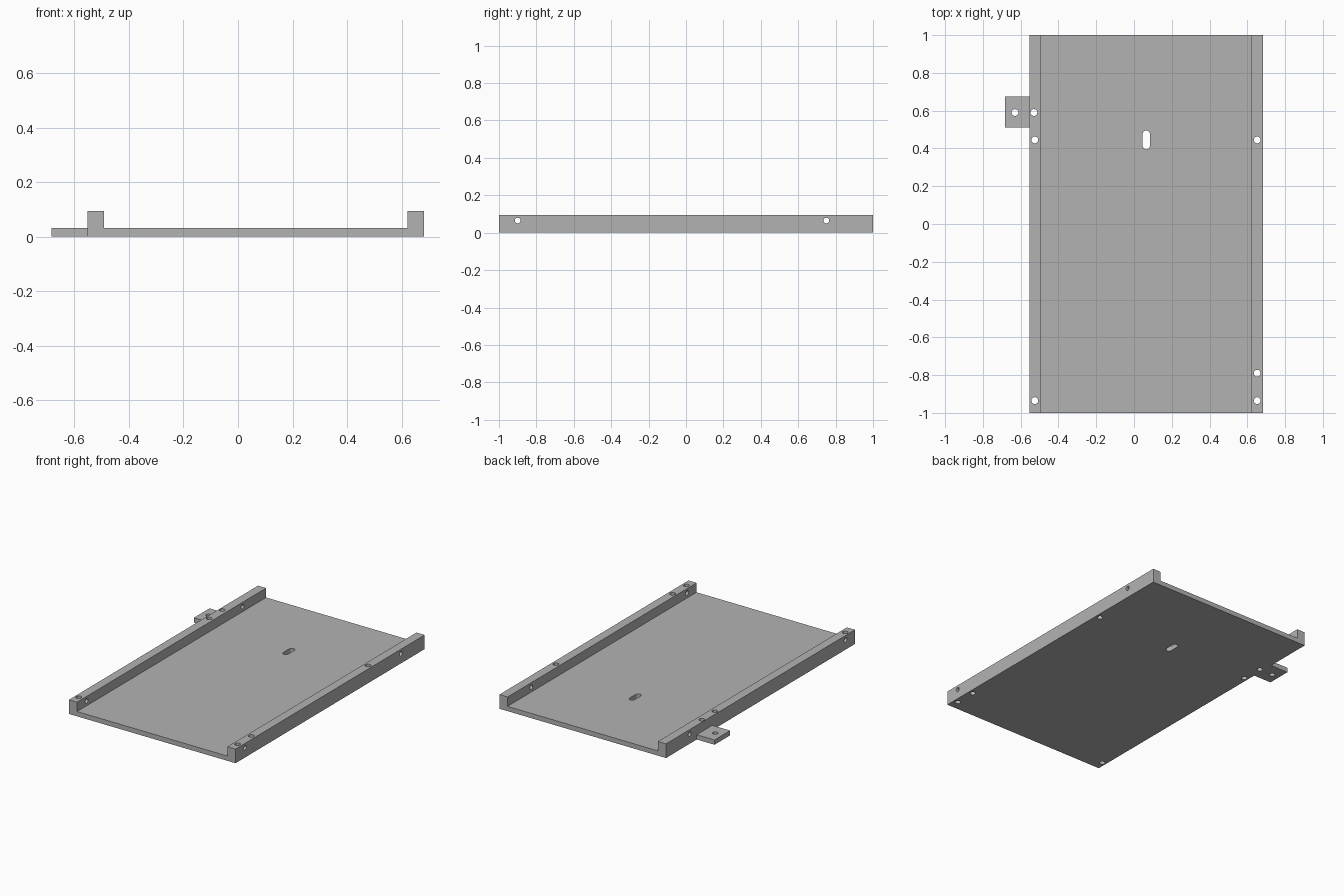
import bpy, bmesh, math
from mathutils import Matrix, Vector

if "Cube" in bpy.data.objects:
    bpy.data.objects.remove(bpy.data.objects["Cube"], do_unlink=True)

# Main sizes
LEFT, RIGHT, RAIL = -0.552, 0.682, 0.06
FLOOR, TOP, HALF = 0.032, 0.095, 1.0
TAB_END = -0.684

GREY = (0.45, 0.45, 0.45, 1)
grey = bpy.data.materials.new("plain grey")
grey.diffuse_color = GREY
grey.use_nodes = True
grey.node_tree.nodes["Principled BSDF"].inputs["Base Color"].default_value = GREY


def extrude(name, points, direction):
    """Solid made by sweeping a flat outline along a direction."""
    bm = bmesh.new()
    face = bm.faces.new([bm.verts.new(p) for p in points])
    swept = bmesh.ops.extrude_face_region(bm, geom=[face])["geom"]
    bmesh.ops.translate(bm, vec=Vector(direction),
                        verts=[v for v in swept if isinstance(v, bmesh.types.BMVert)])
    bmesh.ops.recalc_face_normals(bm, faces=bm.faces)
    mesh = bpy.data.meshes.new(name)
    bm.to_mesh(mesh)
    bm.free()
    mesh.materials.append(grey)
    obj = bpy.data.objects.new(name, mesh)
    bpy.context.collection.objects.link(obj)
    return obj


def round_cutter(name, x, y, radius, stretch=0):
    """Vertical drill; a stretch along y turns it into a slot."""
    points = []
    for i in range(32):
        a = 2 * math.pi * (i + 0.5) / 32
        shift = math.copysign(stretch, math.sin(a))
        points.append((x + radius * math.cos(a), y + radius * math.sin(a) + shift, -0.1))
    return extrude(name, points, (0, 0, 0.4))


def cut(target, cutters):
    for c in cutters:
        c.hide_render = True
        mod = target.modifiers.new(c.name, "BOOLEAN")
        mod.operation, mod.solver, mod.object = "DIFFERENCE", "EXACT", c
    # Bake the cuts and drop the cutters
    bpy.context.view_layer.update()
    graph = bpy.context.evaluated_depsgraph_get()
    baked = bpy.data.meshes.new_from_object(target.evaluated_get(graph))
    target.modifiers.clear()
    target.data = baked
    for c in cutters:
        bpy.data.objects.remove(c, do_unlink=True)
    # Smooth hole walls, keep sharp edges
    bpy.ops.object.select_all(action="DESELECT")
    target.select_set(True)
    bpy.context.view_layer.objects.active = target
    bpy.ops.object.shade_smooth_by_angle(angle=math.radians(30))


# Tray: floor with a raised rail along each side
profile = [(LEFT, 0), (RIGHT, 0), (RIGHT, TOP), (RIGHT - RAIL, TOP),
           (RIGHT - RAIL, FLOOR), (LEFT + RAIL, FLOOR), (LEFT + RAIL, TOP), (LEFT, TOP)]
tray = extrude("tray", [(x, -HALF, z) for x, z in profile], (0, 2 * HALF, 0))

# Mounting tab on the side
tab = extrude("mounting_tab", [(TAB_END, 0.51, 0), (LEFT, 0.51, 0),
                               (LEFT, 0.675, 0), (TAB_END, 0.675, 0)], (0, 0, FLOOR))

# Vertical holes through the rails, and the slot in the floor
holes = [(-0.525, -0.935), (-0.525, 0.445), (-0.53, 0.59),
         (0.652, -0.935), (0.652, -0.79), (0.652, 0.445)]
cutters = [round_cutter("drill", x, y, 0.018) for x, y in holes]
cutters.append(round_cutter("slot_cutter", 0.065, 0.445, 0.019, 0.031))

# Cross holes through both rails
for y in (-0.9, 0.75):
    drill = round_cutter("cross_drill", 0, 0, 0.015)
    drill.data.transform(Matrix.Translation((-1, y, 0.065))
                         @ Matrix.Rotation(math.pi / 2, 4, "Y")
                         @ Matrix.Diagonal((1, 1, 6, 1)))
    cutters.append(drill)
cut(tray, cutters)
cut(tab, [round_cutter("tab_drill", -0.63, 0.59, 0.018)])
